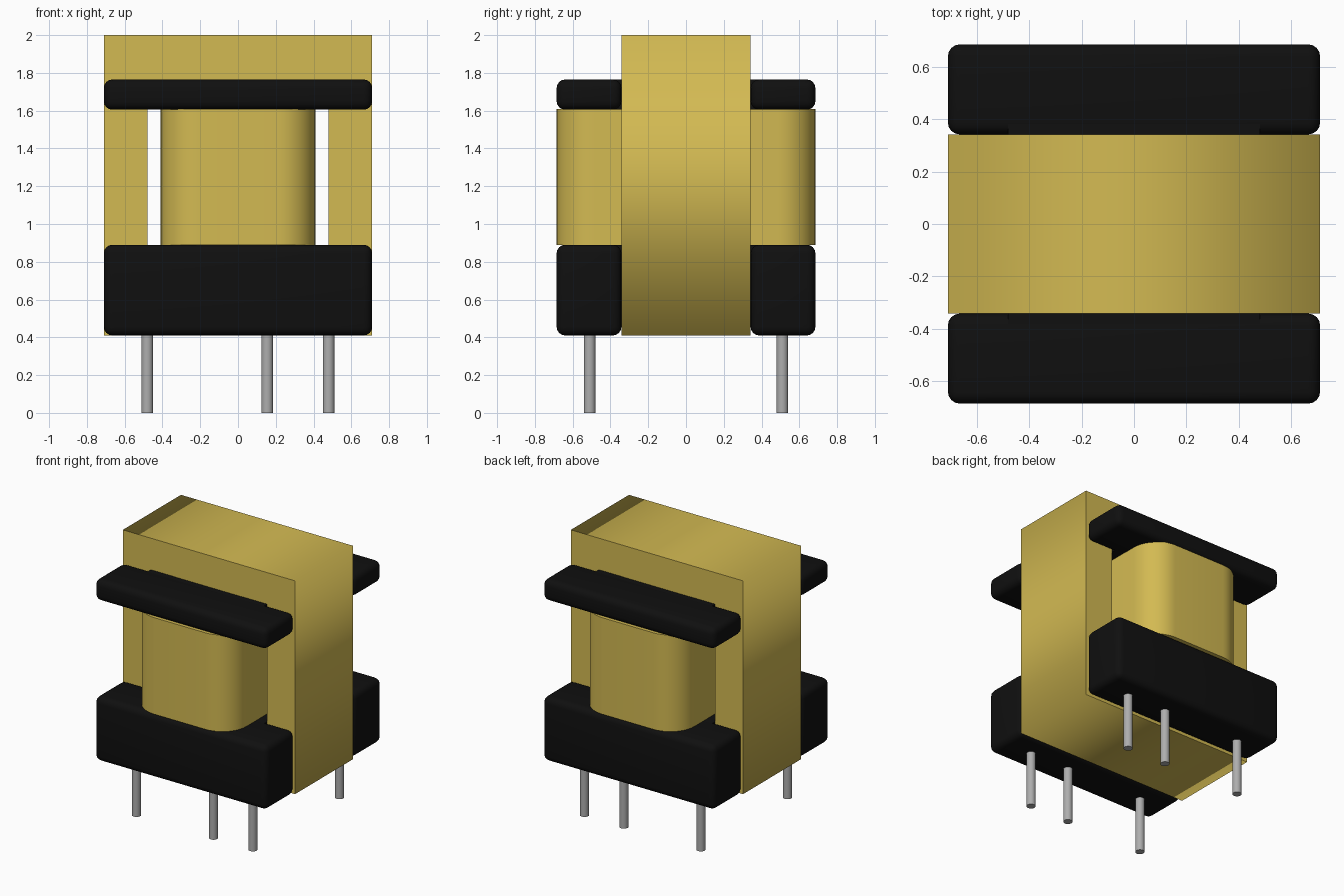
import bpy
import bmesh
import math

default = bpy.data.objects.get("Cube")
if default:
    bpy.data.objects.remove(default, do_unlink=True)


def material(name, color, metallic=0.0):
    m = bpy.data.materials.new(name)
    m.use_nodes = True
    m.diffuse_color = (*color, 1)
    m.node_tree.nodes["Principled BSDF"].inputs["Base Color"].default_value = (*color, 1)
    return m


tan = material("tan yellow", (0.65, 0.49, 0.085))
black = material("plastic black", (0.005, 0.005, 0.005))
grey = material("pin grey", (0.42, 0.42, 0.42))


def smooth(ob):
    bpy.ops.object.select_all(action="DESELECT")
    ob.select_set(True)
    bpy.context.view_layer.objects.active = ob
    bpy.ops.object.shade_smooth_by_angle(angle=math.radians(35))


def block(name, x, y, z, mat, bevel=0.0, segments=4, upright_only=False):
    """Box from (min, max) ranges, optionally with rounded edges."""
    bm = bmesh.new()
    bmesh.ops.create_cube(bm, size=1)
    for v in bm.verts:
        v.co = [r[0] if c < 0 else r[1] for r, c in zip((x, y, z), v.co)]
    if bevel:
        edges = [e for e in bm.edges if not upright_only
                 or abs(e.verts[0].co.z - e.verts[1].co.z) > 0.01]
        bmesh.ops.bevel(bm, geom=edges, offset=bevel, segments=segments,
                        profile=0.5, affect="EDGES")
    mesh = bpy.data.meshes.new(name)
    bm.to_mesh(mesh)
    bm.free()
    mesh.materials.append(mat)
    ob = bpy.data.objects.new(name, mesh)
    bpy.context.collection.objects.link(ob)
    if bevel:
        smooth(ob)
    return ob


W, D, CORE_D = 0.71, 0.685, 0.342
BASE, TOP = 0.41, 2.0
WIN_X, LEG_X = 0.48, 0.28
WIN_Z = (0.73, 1.765)

# Core: outer rectangle with two windows around a centre leg
curve = bpy.data.curves.new("core_profile", "CURVE")
curve.dimensions = "2D"
curve.fill_mode = "BOTH"
curve.extrude = CORE_D
for x0, x1, z0, z1 in ((-W, W, BASE, TOP), (-WIN_X, -LEG_X, *WIN_Z), (LEG_X, WIN_X, *WIN_Z)):
    spline = curve.splines.new("POLY")
    spline.points.add(3)
    spline.use_cyclic_u = True
    for p, (x, z) in zip(spline.points, ((x0, z0), (x1, z0), (x1, z1), (x0, z1))):
        p.co = (x, z, 0, 1)
core = bpy.data.objects.new("core", curve)
core.rotation_euler.x = math.pi / 2
bpy.context.collection.objects.link(core)
bpy.ops.object.select_all(action="DESELECT")
core.select_set(True)
bpy.context.view_layer.objects.active = core
bpy.ops.object.convert(target="MESH")
core = bpy.context.object
core.name = "core"
core.data.materials.clear()
core.data.materials.append(tan)

# Winding with rounded upright corners
block("winding", (-0.41, 0.41), (-D, D), (0.89, 1.61), tan, 0.2, 10, upright_only=True)

# Bobbin flanges in front of and behind the core, joined through the windows
for part, z, neck_z in (("lower", (BASE, 0.89), (0.731, 0.889)),
                        ("upper", (1.605, 1.765), (1.606, 1.764))):
    for side, y in (("front", (-D, -CORE_D)), ("back", (CORE_D, D))):
        block(f"{part}_flange_{side}", (-W, W), y, z, black, 0.045)
    block(f"{part}_flange_neck", (-WIN_X, WIN_X), (-0.42, 0.42), neck_z, black)

# Pins
for side, y in (("front", -0.51), ("back", 0.51)):
    for i, x in enumerate((-0.48, 0.155, 0.48)):
        bpy.ops.mesh.primitive_cylinder_add(vertices=24, radius=0.031, depth=0.46,
                                            location=(x, y, 0.23))
        pin = bpy.context.object
        pin.name = f"pin_{side}_{i + 1}"
        pin.data.materials.append(grey)
        smooth(pin)
